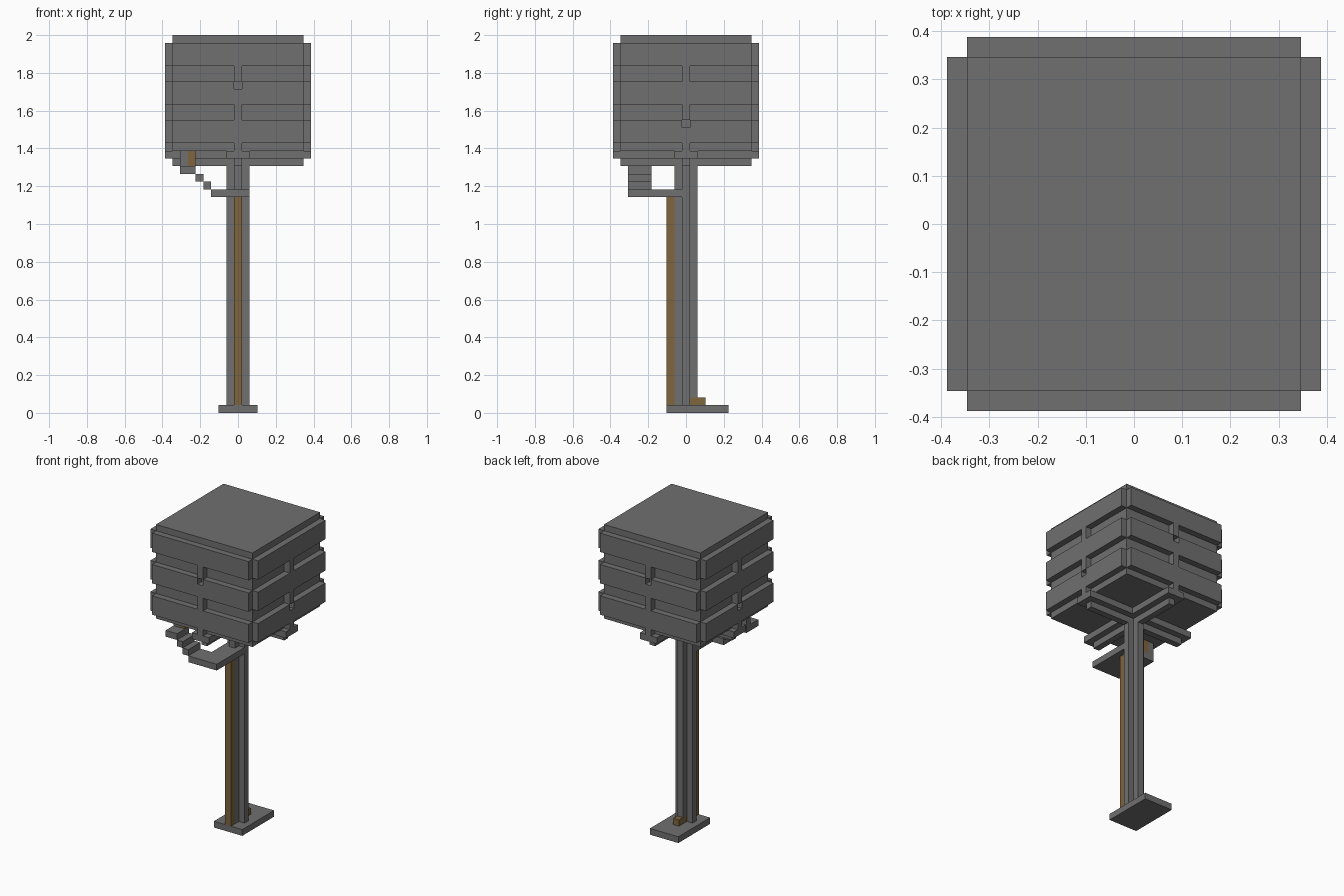
import bpy
import bmesh
from mathutils import Matrix, Vector
from math import pi

cube = bpy.data.objects.get("Cube")
if cube:
    bpy.data.objects.remove(cube, do_unlink=True)

U = 2 / 49  # size of one block
H = 0.5     # half a block


def material(name, color):
    m = bpy.data.materials.new(name)
    m.use_nodes = True
    m.diffuse_color = color
    m.node_tree.nodes["Principled BSDF"].inputs["Base Color"].default_value = color
    return m


stone = material("grey stone", (0.16, 0.16, 0.16, 1))
wood = material("brown wood", (0.21, 0.13, 0.048, 1))


def part(name, mat, boxes, turns=(0,)):
    """Join boxes (x, y and z ranges in blocks), repeated at quarter turns."""
    bm = bmesh.new()
    for turn in turns:
        spin = Matrix.Rotation(turn * pi / 2, 4, "Z")
        for box in boxes:
            mid = Vector([(a + b) / 2 * U for a, b in box])
            size = [(b - a) * U for a, b in box]
            place = spin @ Matrix.Translation(mid) @ Matrix.Diagonal((*size, 1))
            bmesh.ops.create_cube(bm, size=1, matrix=place)
    mesh = bpy.data.meshes.new(name)
    bm.to_mesh(mesh)
    bm.free()
    mesh.materials.append(mat)
    obj = bpy.data.objects.new(name, mesh)
    bpy.context.collection.objects.link(obj)
    return obj


def sym(r):
    return (-r, r)


# Foot slab and plus-shaped column, with a wooden block set in its back
part("foot_slab", stone, [(sym(2.5), (-2.5, 5.5), (0, 1))])
part("column", stone, [
    (sym(1.5), sym(H), (1, 34)),
    (sym(H), (-1.5, -H), (1, 34)),
    (sym(H), (H, 1.5), (2, 34)),
])
part("back_block", wood, [(sym(H), (H, 2.5), (1, 2))])
part("ladder", wood, [(sym(H), (-2.5, -1.5), (1, 28))])

# Tank core
part("tank_core", stone, [(sym(8.5), sym(8.5), (34, 49))])

# Raised bands and centre ribs; the rib has a small notch on each side
SIDE = (-9.5, -8.5)
BANDS = ((35, 38), (40, 43), (45, 48))


def cladding(notched):
    boxes = []
    for low, high in BANDS:
        if low == notched:
            boxes.append((sym(8.5), SIDE, (low, high - 1)))
            boxes += [(span, SIDE, (high - 1, high))
                      for span in ((-8.5, -H), (H, 8.5))]
        else:
            boxes.append((sym(8.5), SIDE, (low, high)))
    for low, high in ((38, 40), (43, 45)):
        boxes.append((sym(H), SIDE, (low, high)))
    return boxes


part("front_back_cladding", stone, cladding(40), turns=(0, 2))
part("left_right_cladding", stone, cladding(35), turns=(1, 3))

# Crossed plus-section beams under the tank
part("floor_beams", stone, [
    (sym(H), sym(8.5), (32, 33)),
    (sym(1.5), sym(9.5), (33, 34)),
    (sym(H), sym(9.5), (34, 35)),
], turns=(0, 1))

# L-shaped platform, stairs and landing
DEPTH = (-7.5, -4.5)
part("platform", stone, [
    ((-3.5, 1.5), DEPTH, (28, 29)),
    (sym(1.5), (-4.5, -H), (28, 29)),
])
part("stairs", stone, [((-4.5 - i, -3.5 - i), DEPTH, (29 + i, 30 + i))
                       for i in range(2)])
part("landing", stone, [((-7.5, -5.5), DEPTH, (31, 32))])

# Short post and ladder from the landing into the tank
part("landing_post", stone, [((-7.5, -6.5), (-5.5, -4.5), (32, 34))])
part("landing_ladder", wood, [((-6.5, -5.5), (-5.5, -4.5), (32, 34))])
